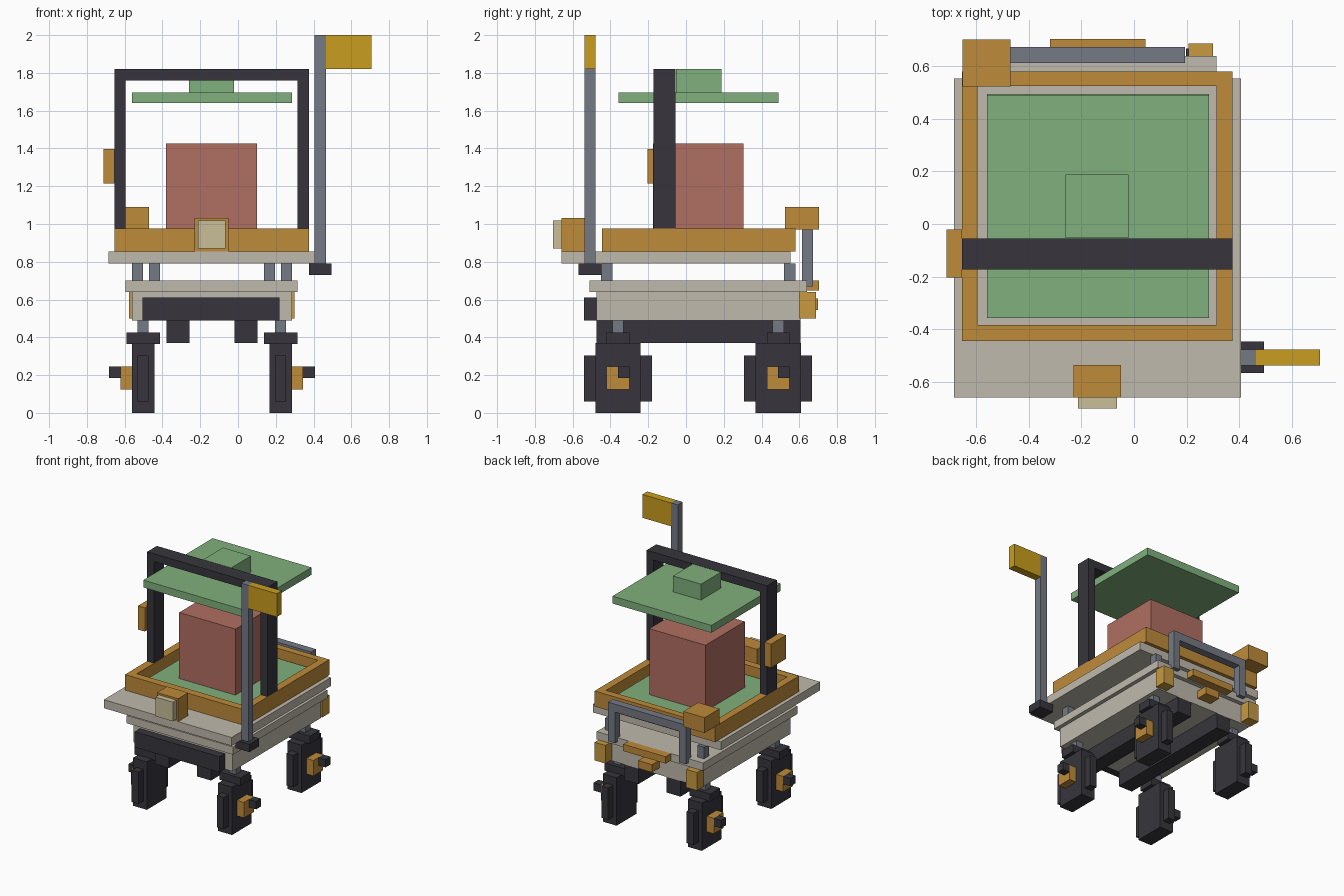
import bpy, bmesh

def linear(c):
    c /= 255
    return c / 12.92 if c <= 0.04045 else ((c + 0.055) / 1.055) ** 2.4

def colour(name, r, g, b):
    m = bpy.data.materials.new(name)
    m.diffuse_color = (linear(r), linear(g), linear(b), 1)
    return m

orange = colour("orange", 190, 139, 58)
amber = colour("amber", 200, 154, 64)
beige = colour("beige", 192, 186, 172)
cream = colour("cream", 200, 191, 152)
green = colour("green", 128, 176, 124)
red = colour("brick red", 176, 110, 98)
dark = colour("charcoal", 55, 53, 60)
grey = colour("steel grey", 117, 122, 132)
yellow = colour("flag yellow", 201, 158, 30)

CX = -0.138  # centre line of the cart body

def boxes(name, mat, *spans):
    """One object made of boxes, each (x0, x1, y0, y1, z0, z1)."""
    bm = bmesh.new()
    for x0, x1, y0, y1, z0, z1 in spans:
        for v in bmesh.ops.create_cube(bm, size=1)["verts"]:
            v.co = (x1 if v.co.x > 0 else x0,
                    y1 if v.co.y > 0 else y0,
                    z1 if v.co.z > 0 else z0)
    mesh = bpy.data.meshes.new(name)
    bm.to_mesh(mesh)
    bm.free()
    mesh.materials.append(mat)
    ob = bpy.data.objects.new(name, mesh)
    bpy.context.collection.objects.link(ob)
    return ob

def sided(s, a, b, *rest):
    """Box from distances a..b off the centre line, on side s."""
    x0, x1 = sorted((CX + s * a, CX + s * b))
    return (x0, x1, *rest)

# Wheels with mounts, struts, hubs and caps
for s, side in ((-1, "left"), (1, "right")):
    for y, end in ((-0.36, "front"), (0.488, "rear")):
        tag = f"{end}_{side}"
        boxes("wheel_" + tag, dark,
              sided(s, 0.305, 0.423, y - 0.12, y + 0.12, 0, 0.37),
              sided(s, 0.335, 0.393, y - 0.18, y + 0.18, 0.06, 0.305))
        boxes("wheel_mount_" + tag, dark,
              sided(s, 0.275, 0.453, y - 0.06, y + 0.06, 0.365, 0.425))
        boxes("strut_" + tag, grey,
              sided(s, 0.335, 0.393, y - 0.03, y + 0.03, 0.425, 0.49))
        boxes("hub_" + tag, orange,
              sided(s, 0.423, 0.483, y - 0.06, y + 0.06, 0.125, 0.245))
        boxes("hub_cap_" + tag, dark,
              sided(s, 0.483, 0.545, y, y + 0.06, 0.185, 0.245))
    # Chassis rails, deck posts and tail lights
    boxes("rail_" + side, dark, sided(s, 0.12, 0.24, -0.475, 0.607, 0.37, 0.49))
    boxes("deck_posts_" + side, grey,
          sided(s, 0.365, 0.423, -0.45, -0.39, 0.70, 0.79),
          sided(s, 0.365, 0.423, 0.52, 0.58, 0.70, 0.79))
    boxes("tail_light_" + side, amber, sided(s, 0.345, 0.438, 0.60, 0.688, 0.50, 0.64))

# Body
boxes("body", beige, (-0.56, 0.285, -0.475, 0.607, 0.49, 0.64))
boxes("body_plate", beige, (-0.595, 0.315, -0.51, 0.64, 0.64, 0.70))
boxes("front_bumper", dark, (-0.505, 0.22, -0.54, -0.475, 0.49, 0.61))
boxes("rear_bar", orange, (-0.32, 0.043, 0.64, 0.705, 0.647, 0.70))
boxes("rear_latch", orange, (-0.20, -0.08, 0.607, 0.70, 0.545, 0.605))
boxes("deck", beige, (-0.685, 0.407, -0.66, 0.553, 0.79, 0.855))

# Open tray with mat and crate
boxes("tray_frame", orange,
      (-0.655, -0.595, -0.445, 0.58, 0.855, 0.975),
      (0.315, 0.375, -0.445, 0.58, 0.855, 0.975),
      (-0.595, 0.315, -0.445, -0.385, 0.855, 0.975),
      (-0.595, 0.315, 0.525, 0.58, 0.855, 0.975))
boxes("tray_floor", beige, (-0.595, 0.315, -0.385, 0.525, 0.85, 0.86))
boxes("tray_mat", green, (-0.56, 0.285, -0.355, 0.495, 0.86, 0.915))
boxes("crate", red, (-0.38, 0.10, -0.175, 0.305, 0.915, 1.425))

# Roll bar, side lamp and roof
boxes("roll_bar", dark,
      (-0.655, -0.595, -0.173, -0.055, 0.975, 1.76),
      (0.315, 0.375, -0.173, -0.055, 0.975, 1.76),
      (-0.655, 0.375, -0.173, -0.055, 1.76, 1.82))
boxes("side_lamp", orange, (-0.713, -0.655, -0.203, -0.02, 1.215, 1.398))
boxes("roof", green, (-0.56, 0.285, -0.357, 0.49, 1.64, 1.697))
boxes("roof_box", green, (-0.26, -0.02, -0.053, 0.188, 1.697, 1.82))

# Rear handle and tool box
boxes("rear_handle", grey,
      (-0.47, -0.412, 0.613, 0.673, 0.67, 0.91),
      (0.137, 0.195, 0.613, 0.673, 0.67, 0.91),
      (-0.47, 0.195, 0.613, 0.673, 0.91, 0.972))
boxes("tool_box", orange, (-0.652, -0.47, 0.523, 0.703, 0.972, 1.09))

# Headlight
boxes("headlight_housing", orange, (-0.23, -0.05, -0.66, -0.537, 0.855, 1.032))
boxes("headlight_lens", cream, (-0.213, -0.065, -0.703, -0.66, 0.87, 1.018))

# Flag and pole
boxes("flag_base", dark, (0.375, 0.495, -0.568, -0.448, 0.73, 0.79))
boxes("flag_pole", grey, (0.405, 0.465, -0.538, -0.478, 0.79, 2.0))
boxes("flag", yellow, (0.465, 0.708, -0.538, -0.478, 1.82, 2.0))
